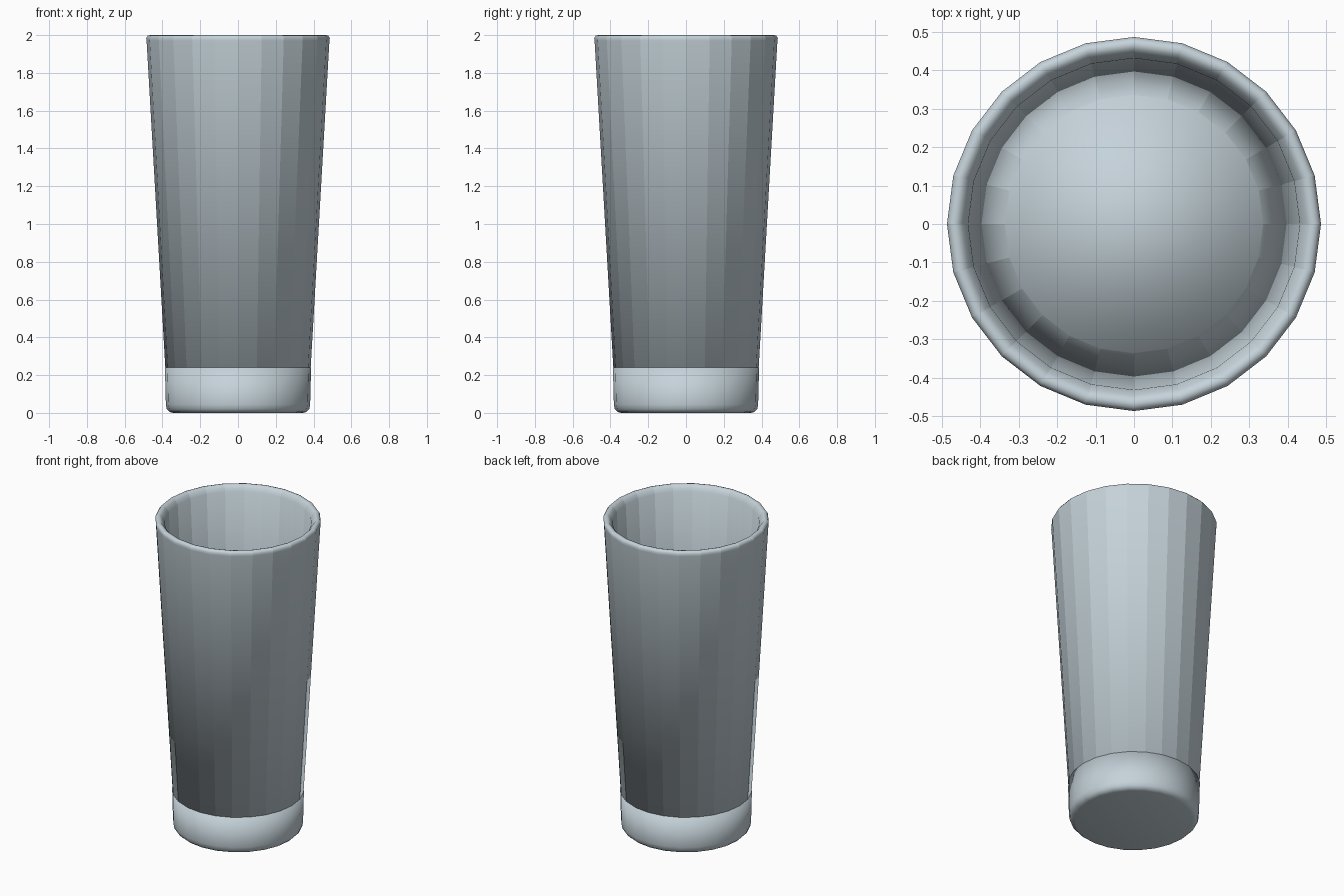
import bpy, bmesh, math

if "Cube" in bpy.data.objects:
    bpy.data.objects.remove(bpy.data.objects["Cube"])

SIDES = 24

glass = bpy.data.materials.new("pale_blue_grey_glass")
glass.diffuse_color = (0.56, 0.65, 0.70, 1.0)
glass.use_nodes = True
glass.node_tree.nodes["Principled BSDF"].inputs["Base Color"].default_value = glass.diffuse_color


def lathe(name, profile, closed, sharp_verticals):
    """Spin a (radius, height) profile into a smooth 24-sided solid."""
    bm = bmesh.new()
    rings = []
    for r, z in profile:
        rings.append([bm.verts.new((r * math.cos(2 * math.pi * i / SIDES),
                                    r * math.sin(2 * math.pi * i / SIDES), z))
                      for i in range(SIDES)])
    pairs = list(zip(rings, rings[1:]))
    if closed:
        pairs.append((rings[-1], rings[0]))
    for a, b in pairs:
        for i in range(SIDES):
            j = (i + 1) % SIDES
            bm.faces.new((a[i], a[j], b[j], b[i]))
            if sharp_verticals:
                bm.edges.get((a[i], b[i])).smooth = False
    if not closed:
        bm.faces.new(rings[0])
        bm.faces.new(rings[-1])
    bmesh.ops.recalc_face_normals(bm, faces=bm.faces)
    for f in bm.faces:
        f.smooth = True
    mesh = bpy.data.meshes.new(name)
    bm.to_mesh(mesh)
    bm.free()
    mesh.materials.append(glass)
    obj = bpy.data.objects.new(name, mesh)
    bpy.context.collection.objects.link(obj)
    return obj


# Solid rounded base; its top is the inside floor
lathe("base", [(0.345, 0.0), (0.362, 0.005), (0.377, 0.02), (0.382, 0.045),
               (0.387, 0.24)], False, False)

# Faceted tapering wall with a rounded rim, sunk into the base
lathe("fluted_wall", [(0.374, 0.05), (0.484, 1.97), (0.486, 1.985),
                      (0.478, 1.997), (0.467, 2.0), (0.455, 1.997),
                      (0.446, 1.985), (0.431, 1.965), (0.325, 0.05)],
      True, True)
